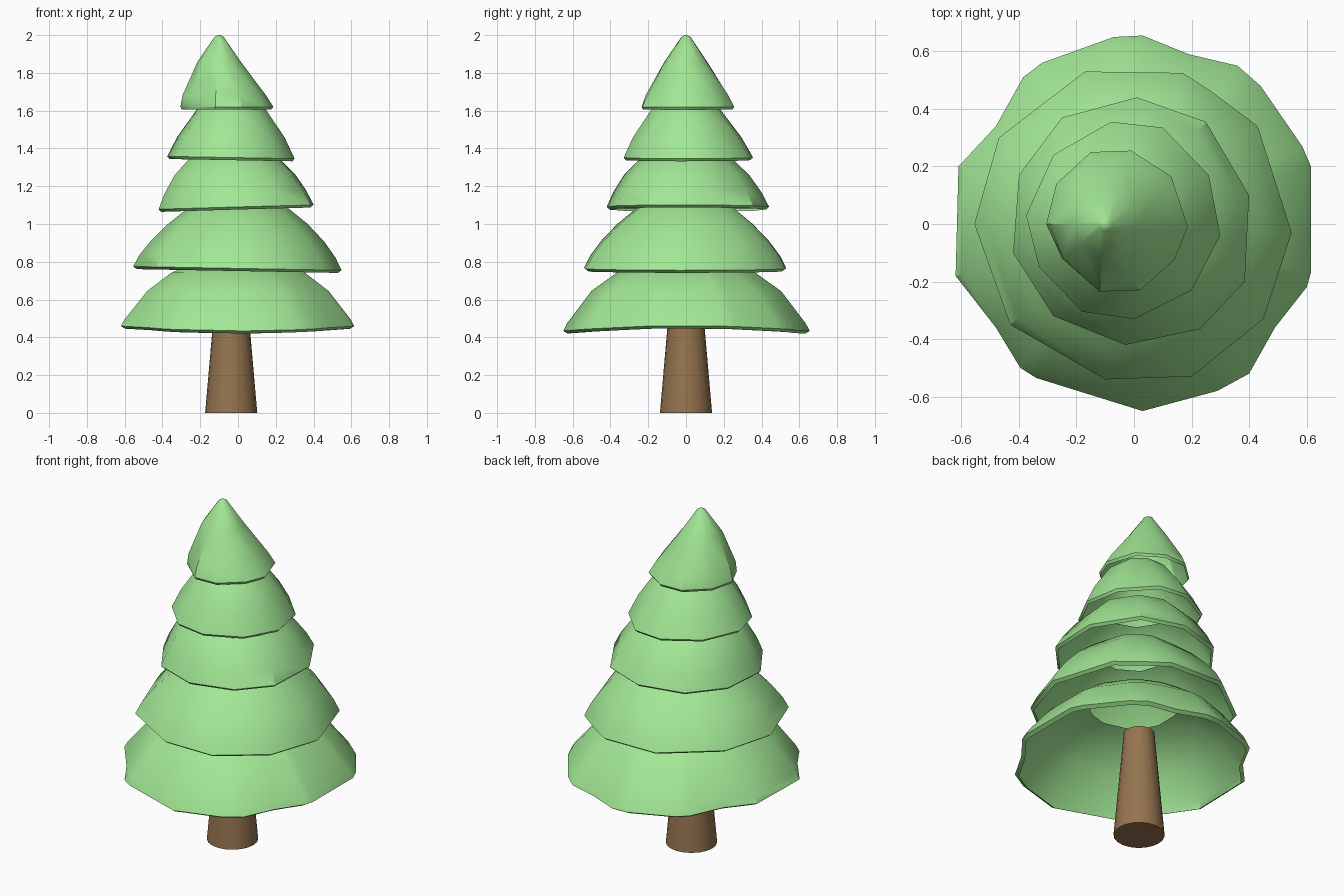
import bpy, bmesh, math

if "Cube" in bpy.data.objects:
    bpy.data.objects.remove(bpy.data.objects["Cube"])


def material(name, color):
    m = bpy.data.materials.new(name)
    m.diffuse_color = (*color, 1)
    m.use_nodes = True
    m.node_tree.nodes["Principled BSDF"].inputs["Base Color"].default_value = m.diffuse_color
    return m


def finish(bm, name, mat, angle):
    bmesh.ops.recalc_face_normals(bm, faces=bm.faces)
    mesh = bpy.data.meshes.new(name)
    bm.to_mesh(mesh)
    bm.free()
    mesh.materials.append(mat)
    ob = bpy.data.objects.new(name, mesh)
    bpy.context.collection.objects.link(ob)
    bpy.ops.object.select_all(action='DESELECT')
    ob.select_set(True)
    bpy.context.view_layer.objects.active = ob
    bpy.ops.object.shade_smooth_by_angle(angle=math.radians(angle))


def tier(name, rim, center, profile, tilt=0, sag=0, cap=False):
    """Open skirt: uneven rim outline that shrinks and rounds off ring by ring,
    with a narrow lip turned in under the rim."""
    bm = bmesh.new()
    rings = []
    z0 = profile[0][1]
    polar = [(math.hypot(x - center, y), math.atan2(y, x - center)) for x, y in rim]
    mean = sum(r for r, a in polar) / len(polar)
    for s, z in [(0.965, z0 - 0.014)] + profile:
        fade = min(1, max(0, 1 - (z - z0) / 0.2))
        t = 0 if z <= z0 else min(1, 2.5 * (1 - s))
        ring = []
        for r, a in polar:
            rr = s * (r + t * (mean - r))
            wob = fade * (tilt * math.cos(a) + sag * math.cos(2 * a))
            ring.append(bm.verts.new((center + rr * math.cos(a), rr * math.sin(a), z + wob)))
        rings.append(ring)
    n = len(rim)
    for lo, hi in zip(rings, rings[1:]):
        for i in range(n):
            j = (i + 1) % n
            bm.faces.new((lo[i], lo[j], hi[j], hi[i]))
    if cap:
        bm.faces.new(rings[-1])
    finish(bm, name, green, 35)


green = material("needles", (0.36, 0.8, 0.3))
brown = material("bark", (0.3, 0.175, 0.08))

# Trunk
bm = bmesh.new()
bmesh.ops.create_cone(bm, cap_ends=True, segments=20, radius1=0.138, radius2=0.083, depth=0.63)
bmesh.ops.translate(bm, verts=bm.verts, vec=(-0.036, 0, 0.315))
finish(bm, "trunk", brown, 40)

# Foliage tiers, bottom to top
tier("foliage_1",
     [(0.03, 0.655), (0.19, 0.59), (0.36, 0.55), (0.44, 0.48), (0.585, 0.27), (0.615, 0.2),
      (0.615, -0.17), (0.60, -0.22), (0.49, -0.36), (0.40, -0.52), (0.29, -0.58), (0.03, -0.65),
      (-0.34, -0.535), (-0.395, -0.5), (-0.48, -0.36), (-0.62, -0.18), (-0.61, 0.2),
      (-0.48, 0.34), (-0.385, 0.51), (-0.32, 0.56), (-0.07, 0.65)],
     0.0, [(1, 0.448), (0.97, 0.485), (0.78, 0.645), (0.57, 0.745), (0.375, 0.785)], sag=0.014)
tier("foliage_2",
     [(-0.17, 0.53), (0.17, 0.525), (0.27, 0.46), (0.43, 0.34), (0.548, -0.03), (0.45, -0.33),
      (0.2, -0.53), (-0.1, -0.54), (-0.43, -0.35), (-0.555, 0.0), (-0.47, 0.3)],
     0.0, [(1, 0.765), (0.94, 0.83), (0.83, 0.91), (0.67, 1.0), (0.49, 1.08), (0.35, 1.115)],
     tilt=-0.01)
tier("foliage_3",
     [(0.01, 0.44), (0.25, 0.355), (0.40, 0.1), (0.385, -0.2), (0.23, -0.365), (-0.03, -0.42),
      (-0.28, -0.32), (-0.42, -0.1), (-0.40, 0.17), (-0.25, 0.37)],
     -0.02, [(1, 1.09), (0.91, 1.17), (0.77, 1.26), (0.57, 1.345), (0.4, 1.385)], tilt=0.012)
tier("foliage_4",
     [(-0.08, 0.355), (0.1, 0.335), (0.26, 0.17), (0.30, -0.04), (0.2, -0.23), (0.0, -0.33),
      (-0.18, -0.305), (-0.33, -0.15), (-0.375, 0.03), (-0.28, 0.24)],
     -0.035, [(1, 1.352), (0.84, 1.46), (0.54, 1.605), (0.38, 1.65)], tilt=-0.006)
tier("foliage_5",
     [(-0.01, 0.255), (0.13, 0.165), (0.187, -0.01), (0.14, -0.125), (0.02, -0.23),
      (-0.12, -0.235), (-0.25, -0.12), (-0.305, 0.0), (-0.27, 0.14), (-0.15, 0.25)],
     -0.1, [(1, 1.62), (0.9, 1.68), (0.46, 1.86), (0.1, 1.99), (0.03, 2.0)], cap=True)
